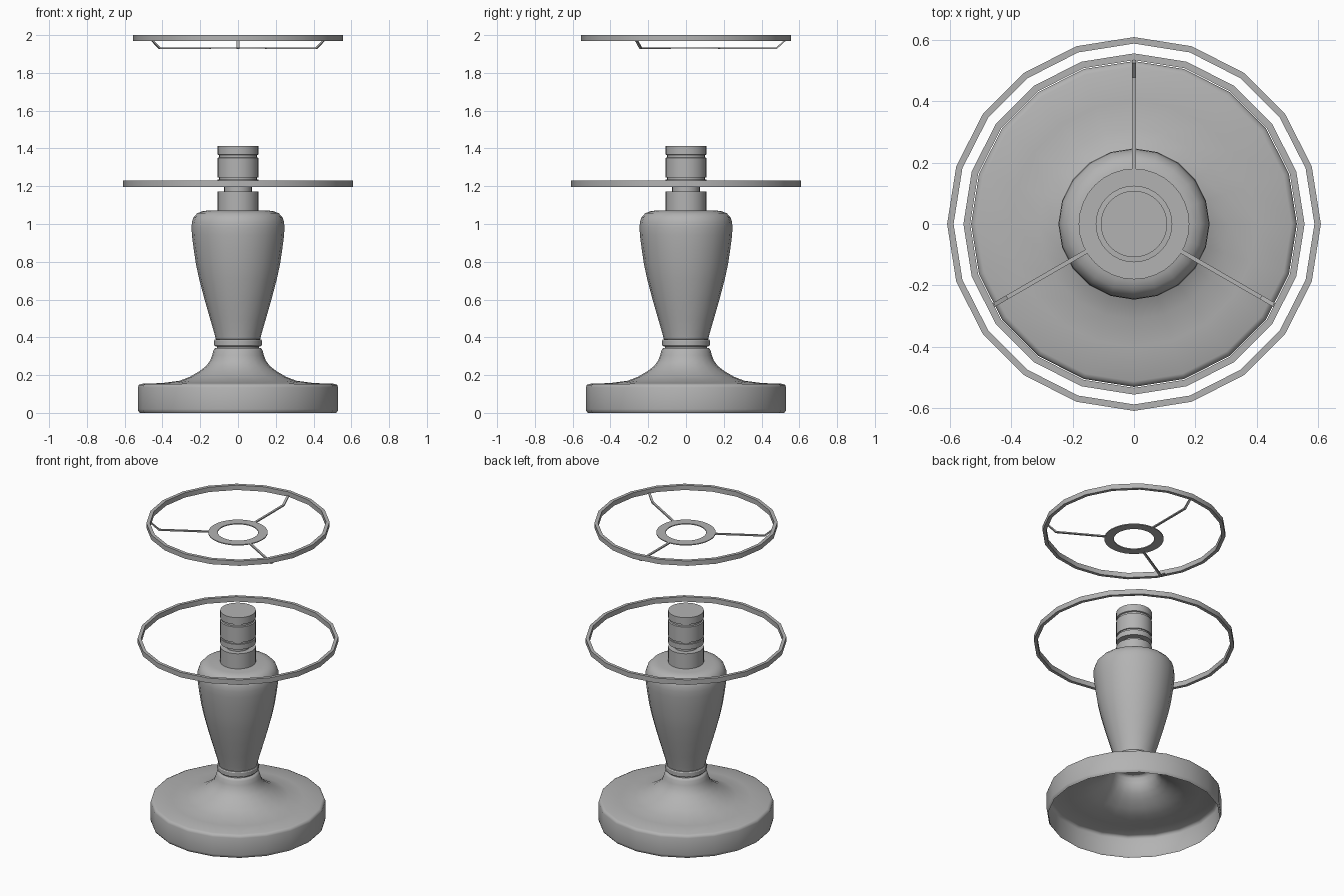
import bpy, bmesh, math
from mathutils import Matrix

if "Cube" in bpy.data.objects:
    bpy.data.objects.remove(bpy.data.objects["Cube"])

# Dark grey for the whole lamp
grey = bpy.data.materials.new("dark_grey")
grey.diffuse_color = (0.45, 0.45, 0.45, 1)
grey.use_nodes = True
grey.node_tree.nodes["Principled BSDF"].inputs["Base Color"].default_value = grey.diffuse_color


def finish(name, bm):
    bmesh.ops.remove_doubles(bm, verts=bm.verts, dist=1e-5)
    bmesh.ops.recalc_face_normals(bm, faces=bm.faces)
    mesh = bpy.data.meshes.new(name)
    bm.to_mesh(mesh)
    bm.free()
    mesh.materials.append(grey)
    ob = bpy.data.objects.new(name, mesh)
    bpy.context.collection.objects.link(ob)
    return ob


def smooth(ob, angle=30):
    bpy.ops.object.select_all(action='DESELECT')
    ob.select_set(True)
    bpy.context.view_layer.objects.active = ob
    bpy.ops.object.shade_smooth_by_angle(angle=math.radians(angle))


def lathe(name, profile, sides=20, closed=False, angle=30):
    """Revolve (radius, z) points round the z axis."""
    bm = bmesh.new()
    rings = []
    for r, z in profile:
        if r == 0:
            rings.append([bm.verts.new((0, 0, z))] * sides)
        else:
            rings.append([bm.verts.new((r * math.cos(2 * math.pi * i / sides),
                                        r * math.sin(2 * math.pi * i / sides), z))
                          for i in range(sides)])
    pairs = list(zip(rings, rings[1:]))
    if closed:
        pairs.append((rings[-1], rings[0]))
    for a, b in pairs:
        for i in range(sides):
            j = (i + 1) % sides
            bm.faces.new(list(dict.fromkeys((a[i], a[j], b[j], b[i]))))
    ob = finish(name, bm)
    smooth(ob, angle)
    return ob


def hoop(name, r_in, r_out, z0, z1, sides=20):
    return lathe(name, [(r_in, z0), (r_out, z0), (r_out, z1), (r_in, z1)], sides, True)


# Hollow flared foot, open underneath
lathe("base", [(0.52, 0), (0.528, 0.01), (0.53, 0.02), (0.53, 0.135), (0.525, 0.148),
               (0.512, 0.154), (0.40, 0.158), (0.31, 0.17), (0.255, 0.191), (0.205, 0.22),
               (0.17, 0.247), (0.147, 0.277), (0.137, 0.305), (0.13, 0.33),
               (0.122, 0.343), (0.10, 0.345)], angle=60)

# Collar between foot and body
lathe("collar", [(0, 0.342), (0.112, 0.342), (0.112, 0.352), (0.122, 0.353), (0.126, 0.359),
                 (0.126, 0.383), (0.122, 0.389), (0.10, 0.39)])

# Vase-shaped body
lathe("body", [(0.10, 0.388), (0.118, 0.39), (0.125, 0.42), (0.147, 0.496), (0.177, 0.60),
               (0.206, 0.71), (0.223, 0.79), (0.235, 0.87), (0.244, 0.94), (0.246, 0.98),
               (0.244, 1.01), (0.235, 1.036), (0.216, 1.057), (0.19, 1.067),
               (0.165, 1.071), (0, 1.071)], angle=50)

# Bulb socket with grooves
lathe("socket", [(0.108, 1.07), (0.108, 1.172), (0.073, 1.172), (0.073, 1.2),
                 (0.108, 1.2), (0.108, 1.235), (0.10, 1.235), (0.10, 1.247),
                 (0.108, 1.247), (0.108, 1.35), (0.10, 1.353), (0.10, 1.364),
                 (0.108, 1.367), (0.108, 1.413), (0, 1.413)], 32)

# Shade frame hoops and hub washer
hoop("shade_lower_ring", 0.587, 0.608, 1.197, 1.23)
hoop("shade_upper_ring", 0.533, 0.555, 1.968, 2.0)
hoop("shade_hub", 0.123, 0.18, 1.929, 1.935, 32)


# Three cranked spokes from hub to upper ring
def spoke(name, angle):
    bm = bmesh.new()
    w = 0.007
    path = [((0.17, 1.935), (0.17, 1.927)),
            ((0.477, 1.935), (0.481, 1.927)),
            ((0.524, 1.975), (0.534, 1.975))]
    rings = []
    for (rt, zt), (rb, zb) in path:
        rings.append([bm.verts.new(p) for p in
                      ((rt, -w, zt), (rt, w, zt), (rb, w, zb), (rb, -w, zb))])
    for a, b in zip(rings, rings[1:]):
        for i in range(4):
            j = (i + 1) % 4
            bm.faces.new((a[i], a[j], b[j], b[i]))
    bm.faces.new(rings[0])
    bm.faces.new(rings[-1])
    bm.transform(Matrix.Rotation(math.radians(angle), 4, 'Z'))
    finish(name, bm)


for n, a in enumerate((90, 210, 330), 1):
    spoke(f"shade_spoke_{n}", a)
